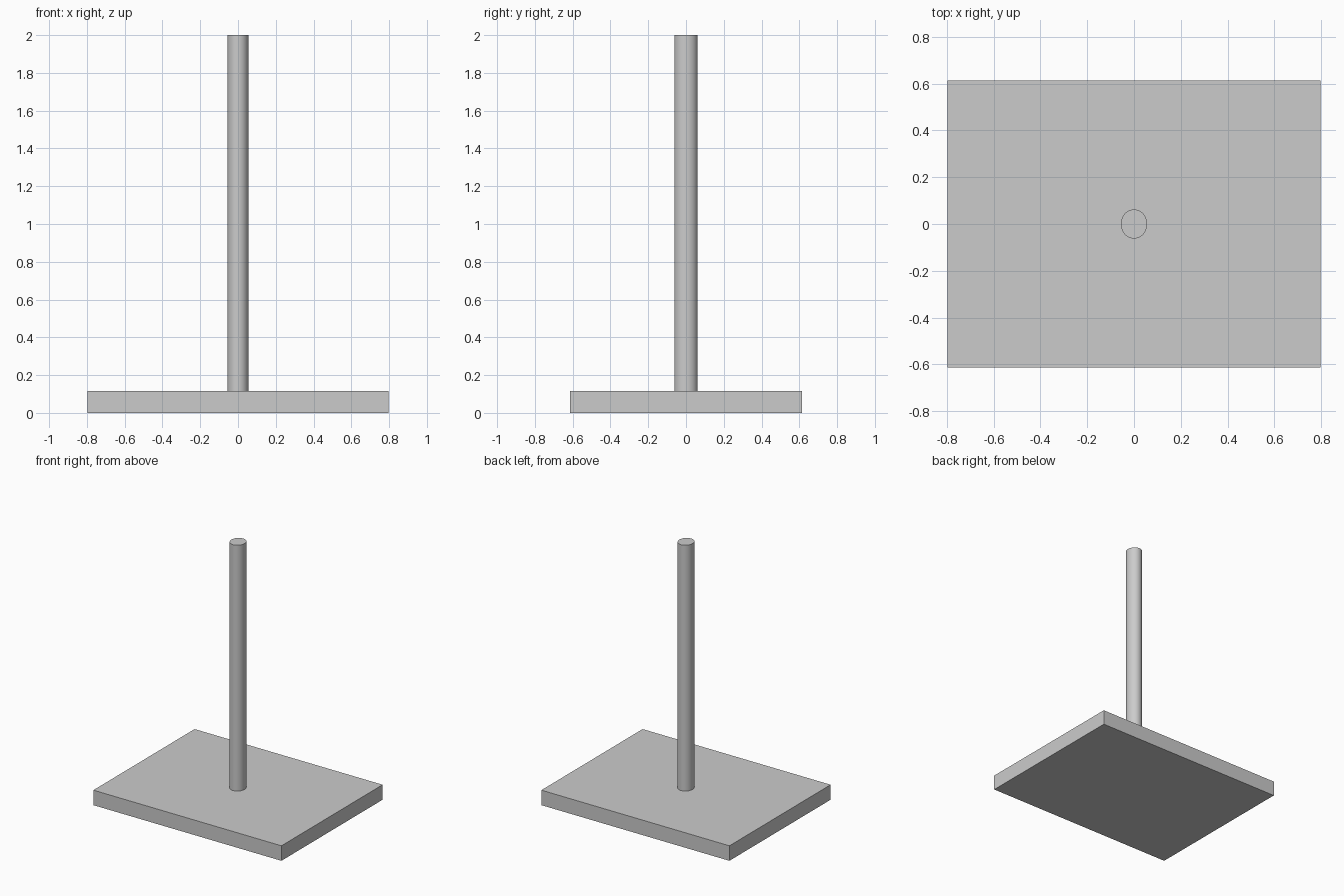
import bpy

# Clear the default object
cube = bpy.data.objects.get("Cube")
if cube:
    bpy.data.objects.remove(cube, do_unlink=True)

BASE_TOP = 0.115
POLE_TOP = 2.0

# Single grey material
grey = bpy.data.materials.new("light_grey")
grey.use_nodes = True
colour = (0.6, 0.6, 0.6, 1.0)
grey.diffuse_color = colour
grey.node_tree.nodes["Principled BSDF"].inputs["Base Color"].default_value = colour


def finish(name, scale):
    """Name, size and colour the newly added primitive."""
    obj = bpy.context.object
    obj.name = obj.data.name = name
    obj.scale = scale
    bpy.ops.object.transform_apply(location=False, rotation=False, scale=True)
    obj.data.materials.append(grey)
    return obj


# Flat rectangular base
bpy.ops.mesh.primitive_cube_add(size=1, location=(0, 0, BASE_TOP / 2))
finish("base_plate", (1.595, 1.226, BASE_TOP))

# Upright pole, slightly oval, standing on the base
bpy.ops.mesh.primitive_cylinder_add(
    vertices=64, radius=1, depth=POLE_TOP - BASE_TOP,
    location=(0, 0, (POLE_TOP + BASE_TOP) / 2))
finish("pole", (0.056, 0.062, 1))
bpy.ops.object.shade_smooth_by_angle()
